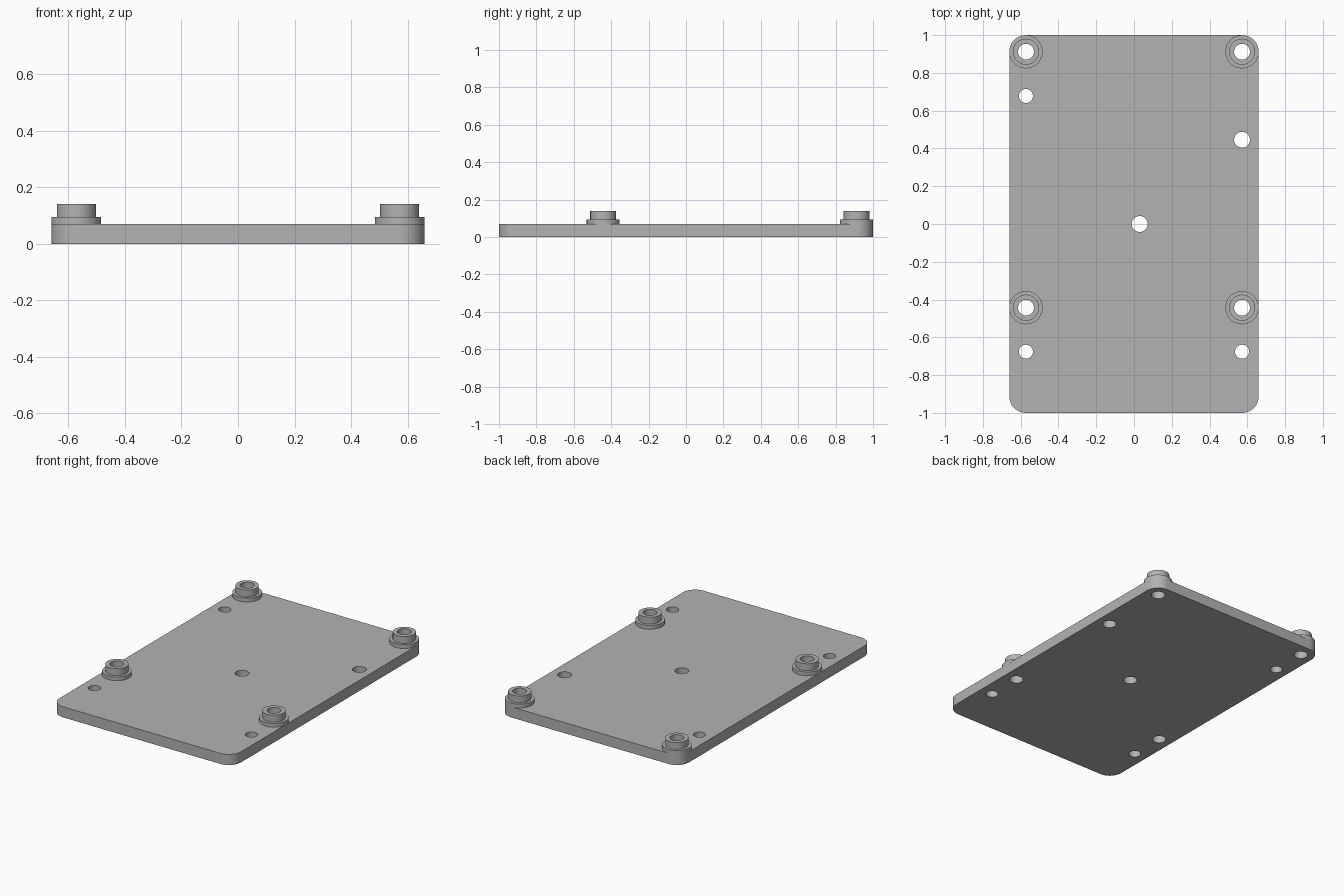
import bpy
import bmesh
from math import cos, sin, pi, radians

if "Cube" in bpy.data.objects:
    bpy.data.objects.remove(bpy.data.objects["Cube"], do_unlink=True)

HALF_X, HALF_Y, THICK = 0.66, 1.0, 0.07
CORNER = 0.088
BOSS_X, BORE = 0.572, 0.042
BOSSES = [(s * BOSS_X, y) for y in (0.912, -0.443) for s in (-1, 1)]
# Plain holes: x, y, radius
HOLES = [(-BOSS_X, 0.678, 0.037), (BOSS_X, 0.446, BORE), (0.03, 0.0, BORE),
         (-BOSS_X, -0.676, 0.037), (BOSS_X, -0.676, 0.037)]
SEG = 48

grey = bpy.data.materials.new("grey")
grey.use_nodes = True
colour = (0.45, 0.45, 0.45, 1)
grey.diffuse_color = colour
grey.node_tree.nodes["Principled BSDF"].inputs["Base Color"].default_value = colour


def finish(bm, name):
    bmesh.ops.recalc_face_normals(bm, faces=bm.faces)
    mesh = bpy.data.meshes.new(name)
    bm.to_mesh(mesh)
    bm.free()
    mesh.materials.append(grey)
    ob = bpy.data.objects.new(name, mesh)
    bpy.context.collection.objects.link(ob)
    bpy.ops.object.select_all(action="DESELECT")
    ob.select_set(True)
    bpy.context.view_layer.objects.active = ob
    bpy.ops.object.shade_smooth_by_angle(angle=radians(30))
    return ob


def circle(x, y, r):
    return [(x + r * cos(2 * pi * i / SEG), y + r * sin(2 * pi * i / SEG)) for i in range(SEG)]


# Rounded plate outline, corner by corner
outline = []
for k, (sx, sy) in enumerate([(1, 1), (-1, 1), (-1, -1), (1, -1)]):
    for i in range(13):
        a = (k + i / 12) * pi / 2
        outline.append((sx * (HALF_X - CORNER) + CORNER * cos(a),
                        sy * (HALF_Y - CORNER) + CORNER * sin(a)))

# Plate with through holes, filled flat and extruded
bm = bmesh.new()
loops = [outline] + [circle(*h) for h in HOLES] + [circle(x, y, BORE) for x, y in BOSSES]
edges = []
for loop in loops:
    vs = [bm.verts.new((x, y, 0)) for x, y in loop]
    edges += [bm.edges.new((vs[i - 1], vs[i])) for i in range(len(vs))]
bmesh.ops.triangle_fill(bm, use_beauty=True, use_dissolve=False, edges=edges, normal=(0, 0, 1))
top = bmesh.ops.extrude_face_region(bm, geom=bm.faces[:])["geom"]
bmesh.ops.translate(bm, vec=(0, 0, THICK),
                    verts=[g for g in top if isinstance(g, bmesh.types.BMVert)])
finish(bm, "base_plate")

# Stepped hollow bosses, turned from a profile of radius and height
PROFILE = [(0.088, THICK), (0.088, 0.095), (0.069, 0.095),
           (0.069, 0.14), (BORE, 0.14), (BORE, THICK)]
for (x, y), name in zip(BOSSES, ("back_right", "back_left", "front_right", "front_left")):
    bm = bmesh.new()
    rings = [[bm.verts.new((px, py, z)) for px, py in circle(0, 0, r)] for r, z in PROFILE]
    for a, b in zip(rings, rings[1:] + rings[:1]):
        for i in range(SEG):
            bm.faces.new((a[i - 1], a[i], b[i], b[i - 1]))
    finish(bm, name + "_boss").location = (x, y, 0)
